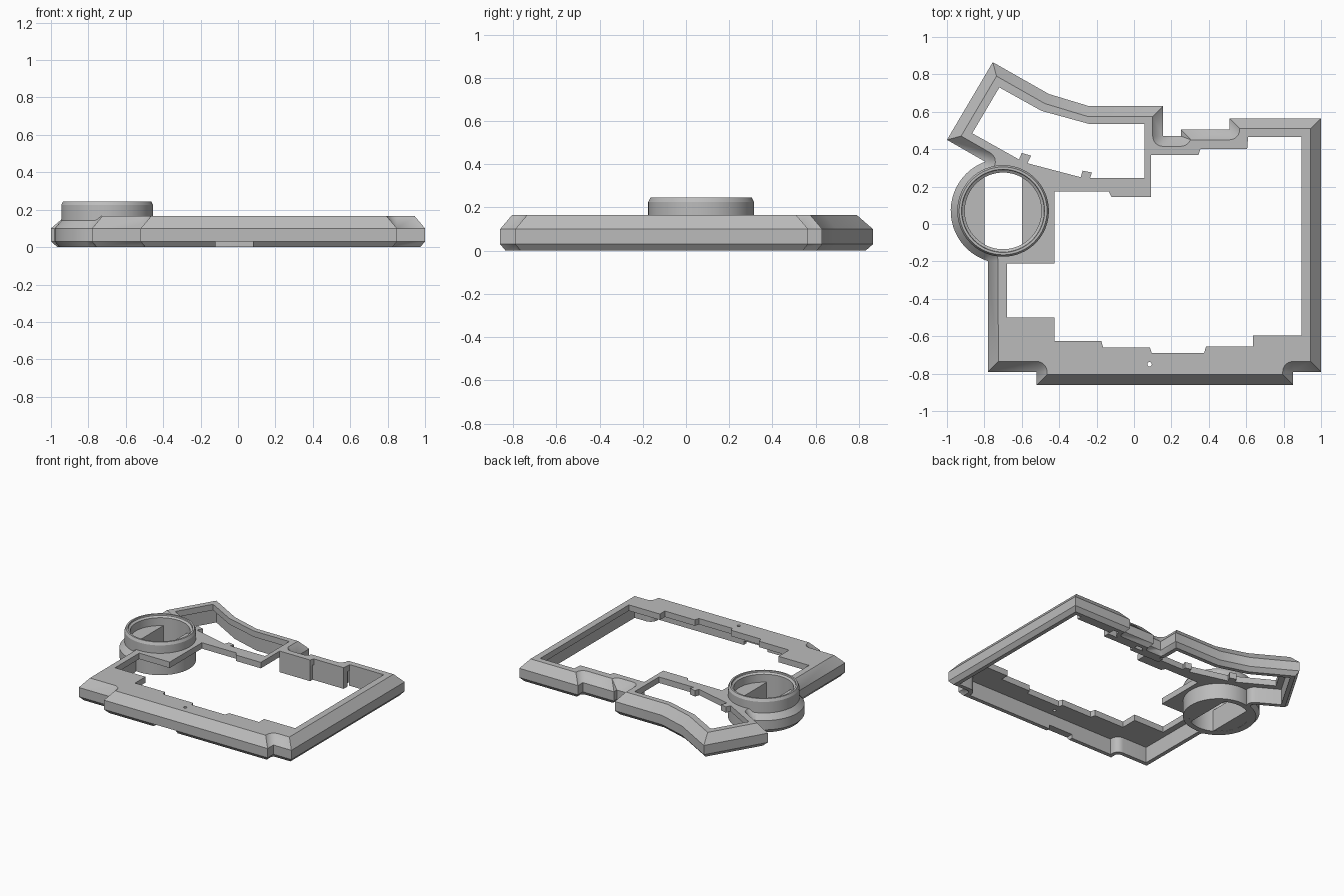
import bpy, bmesh, math
from mathutils import Vector, Matrix

if "Cube" in bpy.data.objects:
    bpy.data.objects.remove(bpy.data.objects["Cube"], do_unlink=True)

grey = bpy.data.materials.new("plain grey")
grey.use_nodes = True
grey.diffuse_color = (.5, .5, .5, 1)
grey.node_tree.nodes["Principled BSDF"].inputs["Base Color"].default_value = (.5, .5, .5, 1)

RING = Vector((-.70, .07))
TOP, CEILING, BEVEL = .165, .12, .055


def make_object(name, bm):
    bmesh.ops.remove_doubles(bm, verts=bm.verts, dist=1e-5)
    bmesh.ops.recalc_face_normals(bm, faces=bm.faces)
    mesh = bpy.data.meshes.new(name)
    bm.to_mesh(mesh)
    bm.free()
    mesh.materials.append(grey)
    obj = bpy.data.objects.new(name, mesh)
    bpy.context.collection.objects.link(obj)
    return obj


def inset(points, dist):
    """Inset a counter-clockwise outline; sharp inner corners become arcs."""
    pts = [Vector(p) for p in points]
    loop = []
    for i, p in enumerate(pts):
        d1 = (p - pts[i - 1]).normalized()
        d2 = (pts[(i + 1) % len(pts)] - p).normalized()
        n1, n2 = Vector((-d1.y, d1.x)), Vector((-d2.y, d2.x))
        cross = d1.x * d2.y - d1.y * d2.x
        if cross > -.5:
            loop.append(p + (n1 + n2) * dist / (1 + n1.dot(n2)))
            continue
        before, turn = loop[-1].copy(), math.atan2(cross, d1.dot(d2))
        for k in range(7):
            q = p + Matrix.Rotation(turn * k / 6, 2) @ n1 * dist
            # do not run back past the previous corner
            loop.append(before if (q - before).dot(d1) < 0 and k < 3 else q)
    return loop


def loft(name, layers):
    """Solid through stacked loops, each given as (points, z)."""
    bm = bmesh.new()
    rows = [[bm.verts.new((p[0], p[1], z)) for p in pts] for pts, z in layers]
    n = len(rows[0])
    for low, high in zip(rows, rows[1:]):
        for i in range(n):
            j = (i + 1) % n
            bm.faces.new((low[i], low[j], high[j], high[i]))
    bm.faces.new(rows[0][::-1])
    bm.faces.new(rows[-1])
    return make_object(name, bm)


def prism(name, points, low, high):
    return loft(name, [(points, low), (points, high)])


def box(name, x0, x1, y0, y1, z0, z1):
    return prism(name, [(x0, y0), (x1, y0), (x1, y1), (x0, y1)], z0, z1)


def circle(center, radius, count=64, start=0, end=360, closed=True):
    steps = count if closed else count - 1
    angles = [math.radians(start + (end - start) * k / steps) for k in range(count)]
    return [(center[0] + radius * math.cos(a), center[1] + radius * math.sin(a)) for a in angles]


def cut(obj, cutters):
    for cutter in cutters:
        cutter.hide_render = True
        mod = obj.modifiers.new("cut", 'BOOLEAN')
        mod.operation, mod.solver, mod.object = 'DIFFERENCE', 'EXACT', cutter
    bpy.context.view_layer.update()
    result = obj.evaluated_get(bpy.context.evaluated_depsgraph_get())
    mesh = bpy.data.meshes.new_from_object(result)
    obj.modifiers.clear()
    obj.data = mesh
    for cutter in cutters:
        bpy.data.objects.remove(cutter, do_unlink=True)


def smooth(obj):
    bpy.ops.object.select_all(action='DESELECT')
    obj.select_set(True)
    bpy.context.view_layer.objects.active = obj
    bpy.ops.object.shade_smooth_by_angle(angle=math.radians(25))


# Outer outline, counter-clockwise, ending round the ring boss
outline = [(-.78, -.79), (-.52, -.79), (-.52, -.86), (.85, -.86), (.85, -.79), (1, -.79),
           (1, .565), (.51, .565), (.51, .505), (.25, .505), (.25, .47), (.155, .47),
           (.155, .63), (-.24, .63), (-.455, .695), (-.755, .865), (-1, .45)]
outline += circle(RING, .28, 24, 110, 253, closed=False)

# Large opening with stepped edges
main_opening = [(-.68, -.21), (-.68, -.5), (-.425, -.5), (-.425, -.625), (-.175, -.625),
                (-.165, -.66), (.085, -.66), (.095, -.69), (.375, -.69), (.385, -.655),
                (.635, -.655), (.635, -.595), (.895, -.595), (.895, .465), (.61, .465),
                (.605, .4), (.355, .4), (.345, .37), (.09, .37), (.09, .145), (-.12, .145),
                (-.135, .175), (-.425, .175), (-.425, -.21)]

# Angled opening with two small clips on its lower edge
tail_opening = [(-.865, .485), (-.615, .345), (-.6, .38), (-.55, .365), (-.57, .325),
                (-.285, .25), (-.275, .285), (-.225, .275), (-.235, .245), (.055, .245),
                (.055, .535), (-.24, .535), (-.495, .605), (-.72, .73)]

# Bevelled shell, hollow from below
frame = loft("frame_shell", [(inset(outline, .025), 0), (inset(outline, 0), .03),
                             (inset(outline, 0), .1), (inset(outline, BEVEL), TOP)])
cut(frame, [
    prism("cavity", inset(outline, BEVEL), -.1, CEILING),
    prism("main_cutter", main_opening, -.2, .3),
    prism("tail_cutter", tail_opening, -.2, .3),
    prism("ring_cutter", circle(RING, .22), -.2, .3),
    prism("pin_cutter", circle((.083, -.75), .012, 16), -.2, .3),
    box("front_notch_cutter", -.12, .08, -.9, -.78, -.1, .03),
])
smooth(frame)

# Raised ring, a lathed tube with a chamfered rim
profile = [(.205, 0), (.245, 0), (.245, .225), (.235, .245), (.222, .245), (.22, .235), (.205, .225)]
bm = bmesh.new()
rows = [[bm.verts.new((x, y, z)) for x, y in circle(RING, r)] for r, z in profile]
for a, b in zip(rows, rows[1:] + rows[:1]):
    for i in range(len(a)):
        j = (i + 1) % len(a)
        bm.faces.new((a[i], a[j], b[j], b[i]))
smooth(make_object("raised_ring", bm))

# Two side blocks inside the ring, leaving a straight slot
blocks = prism("ring_side_blocks", circle(RING, .215), .001, TOP)
cut(blocks, [box("slot_cutter", -.8, -.6, -.5, .5, -.1, .3)])

# Full-depth ribs behind the stepped back edge
for k, (x0, x1, y) in enumerate([(.09, .345, .37), (.345, .605, .4), (.605, .895, .465)]):
    box(f"back_rib_{k + 1}", x0, x1, y, y + .045, .005, CEILING + .02)
